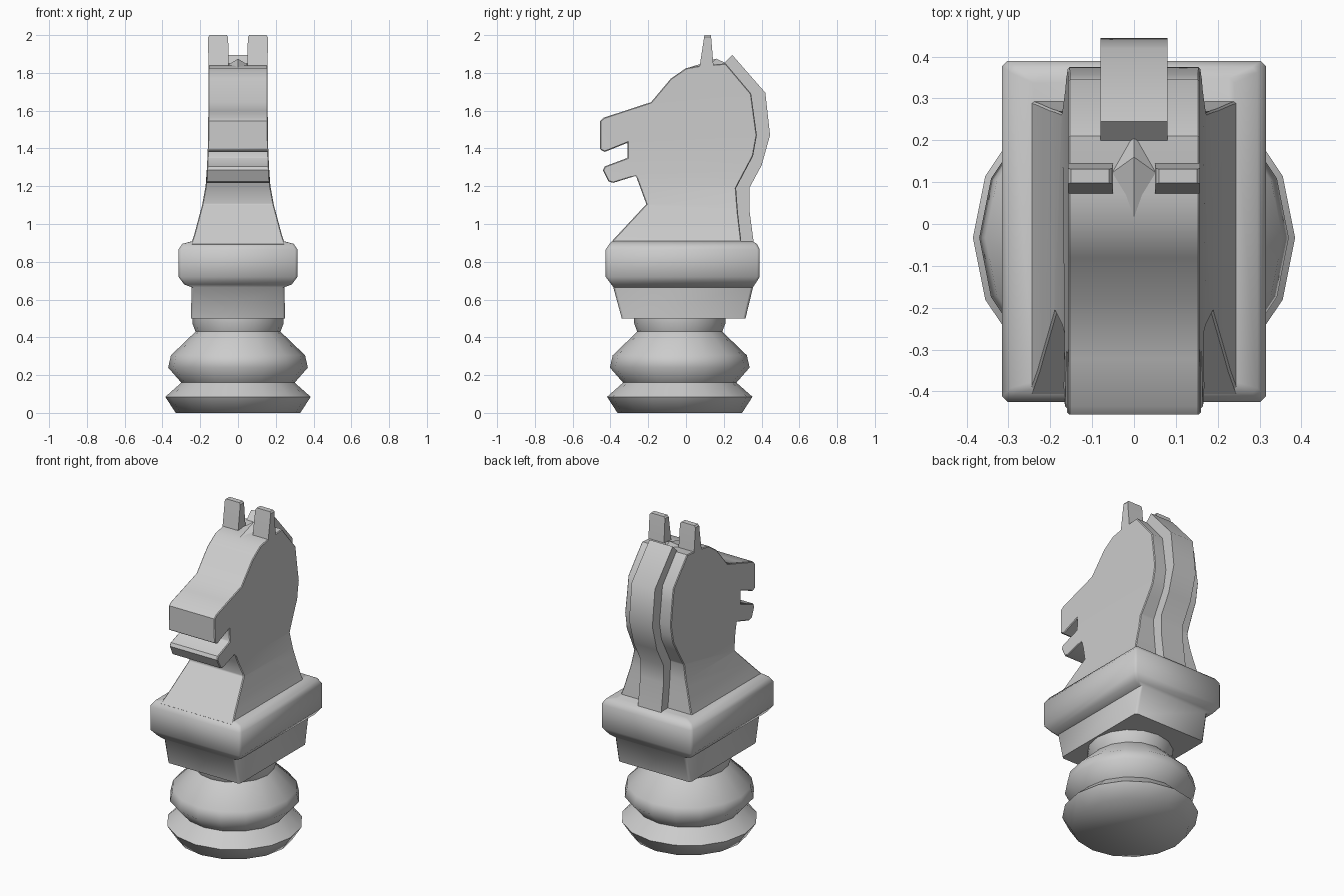
import bpy, bmesh, math

if "Cube" in bpy.data.objects:
    bpy.data.objects.remove(bpy.data.objects["Cube"])


def finish(name, bm, angle=35, bevel=0.0):
    bmesh.ops.recalc_face_normals(bm, faces=bm.faces)
    me = bpy.data.meshes.new(name)
    bm.to_mesh(me)
    bm.free()
    ob = bpy.data.objects.new(name, me)
    bpy.context.collection.objects.link(ob)
    bpy.ops.object.select_all(action='DESELECT')
    ob.select_set(True)
    bpy.context.view_layer.objects.active = ob
    if bevel:
        m = ob.modifiers.new("edge_bevel", 'BEVEL')
        m.width, m.segments = bevel, 1
        m.limit_method, m.angle_limit = 'ANGLE', math.radians(60)
        bpy.ops.object.modifier_apply(modifier=m.name)
    bpy.ops.object.shade_smooth_by_angle(angle=math.radians(angle))
    return ob


def loft(rings):
    bm = bmesh.new()
    vs = [[bm.verts.new(p) for p in r] for r in rings]
    n = len(vs[0])
    for a, b in zip(vs, vs[1:]):
        for i in range(n):
            j = (i + 1) % n
            bm.faces.new((a[i], a[j], b[j], b[i]))
    bm.faces.new(vs[0][::-1])
    bm.faces.new(vs[-1])
    return bm


def slab_ring(hx, y0, y1, z, c=0.013):
    # rectangle with clipped corners
    return [(hx - c, y0, z), (hx, y0 + c, z), (hx, y1 - c, z), (hx - c, y1, z),
            (c - hx, y1, z), (-hx, y1 - c, z), (-hx, y0 + c, z), (c - hx, y0, z)]


# width of the neck and head at each height
WIDTHS = [(0.89, 0.25), (0.92, 0.238), (1.0, 0.217), (1.1, 0.19), (1.22, 0.168),
          (1.4, 0.16), (1.6, 0.157), (2.0, 0.157)]


def half_width(z):
    for (z0, w0), (z1, w1) in zip(WIDTHS, WIDTHS[1:]):
        if z <= z1:
            return w0 + (w1 - w0) * (z - z0) / (z1 - z0)
    return WIDTHS[-1][1]


# turned round foot
foot = [(0.33, 0), (0.385, 0.085), (0.30, 0.16), (0.37, 0.24), (0.355, 0.305),
        (0.225, 0.43), (0.242, 0.475), (0.242, 0.51)]
circle = [(math.cos(i * math.pi / 8), math.sin(i * math.pi / 8)) for i in range(16)]
finish("round_foot", loft([[(r * c, -0.033 + r * s, z) for c, s in circle]
                           for r, z in foot]), 60)

# square plinth with flared underside
plinth = [(0.25, -0.34, 0.315, 0.50), (0.245, -0.385, 0.355, 0.665),
          (0.285, -0.395, 0.365, 0.68), (0.315, -0.425, 0.39, 0.72),
          (0.315, -0.425, 0.39, 0.865), (0.295, -0.405, 0.375, 0.895),
          (0.24, -0.39, 0.35, 0.91)]
finish("square_plinth", loft([slab_ring(*p) for p in plinth]), 50)

# neck and head cut from a side profile, flaring toward the plinth
head = [(-0.41, 0.89), (-0.21, 1.105), (-0.265, 1.255), (-0.385, 1.218), (-0.41, 1.225),
        (-0.44, 1.285), (-0.43, 1.305), (-0.31, 1.35), (-0.31, 1.43), (-0.43, 1.382),
        (-0.455, 1.395), (-0.455, 1.545), (-0.435, 1.563), (-0.185, 1.645),
        (-0.08, 1.77), (0.0, 1.825), (0.07, 1.838), (0.21, 1.85), (0.345, 1.69),
        (0.375, 1.47), (0.355, 1.36), (0.265, 1.19), (0.275, 1.06), (0.295, 0.89)]
bm = loft([[(x, y, z) for y, z in head] for x in (-0.157, 0.157)])
for z in (0.95, 1.0, 1.1, 1.2, 1.3, 1.4, 1.6):
    bmesh.ops.bisect_plane(bm, geom=bm.verts[:] + bm.edges[:] + bm.faces[:],
                           plane_co=(0, 0, z), plane_no=(0, 0, 1))
for v in bm.verts:
    v.co.x = math.copysign(half_width(v.co.z), v.co.x)
finish("horse_head", bm, 35, 0.012)

# mane: narrow raised strip down the back
outer = [(0.245, 1.895), (0.42, 1.695), (0.445, 1.47), (0.40, 1.31),
         (0.335, 1.19), (0.335, 1.08), (0.36, 0.89)]
inner = [(0.19, 1.84), (0.30, 1.68), (0.33, 1.47), (0.31, 1.36),
         (0.23, 1.19), (0.23, 1.08), (0.25, 0.89)]
finish("mane", loft([[(-0.08, *i), (0.08, *i), (0.08, *o), (-0.08, *o)]
                     for i, o in zip(inner, outer)]), 40)

# forelock: low diamond-shaped bump between the ears
bm = bmesh.new()
corners = [bm.verts.new(p) for p in
           ((0, 0.01, 1.826), (0.056, 0.12, 1.84), (0, 0.215, 1.85), (-0.056, 0.12, 1.84))]
peak = bm.verts.new((0, 0.16, 1.875))
for i in range(4):
    bm.faces.new((corners[i], corners[(i + 1) % 4], peak))
bm.faces.new(corners[::-1])
finish("forelock", bm, 30)

# pair of upright ears
for side, label in ((-1, "left"), (1, "right")):
    rings = []
    for xa, xb, ya, yb, z in ((0.05, 0.157, 0.07, 0.147, 1.82),
                              (0.052, 0.158, 0.096, 0.133, 1.99),
                              (0.06, 0.15, 0.098, 0.131, 2.0)):
        rings.append([(side * xa, ya, z), (side * xb, ya, z),
                      (side * xb, yb, z), (side * xa, yb, z)])
    finish(label + "_ear", loft(rings), 35)
